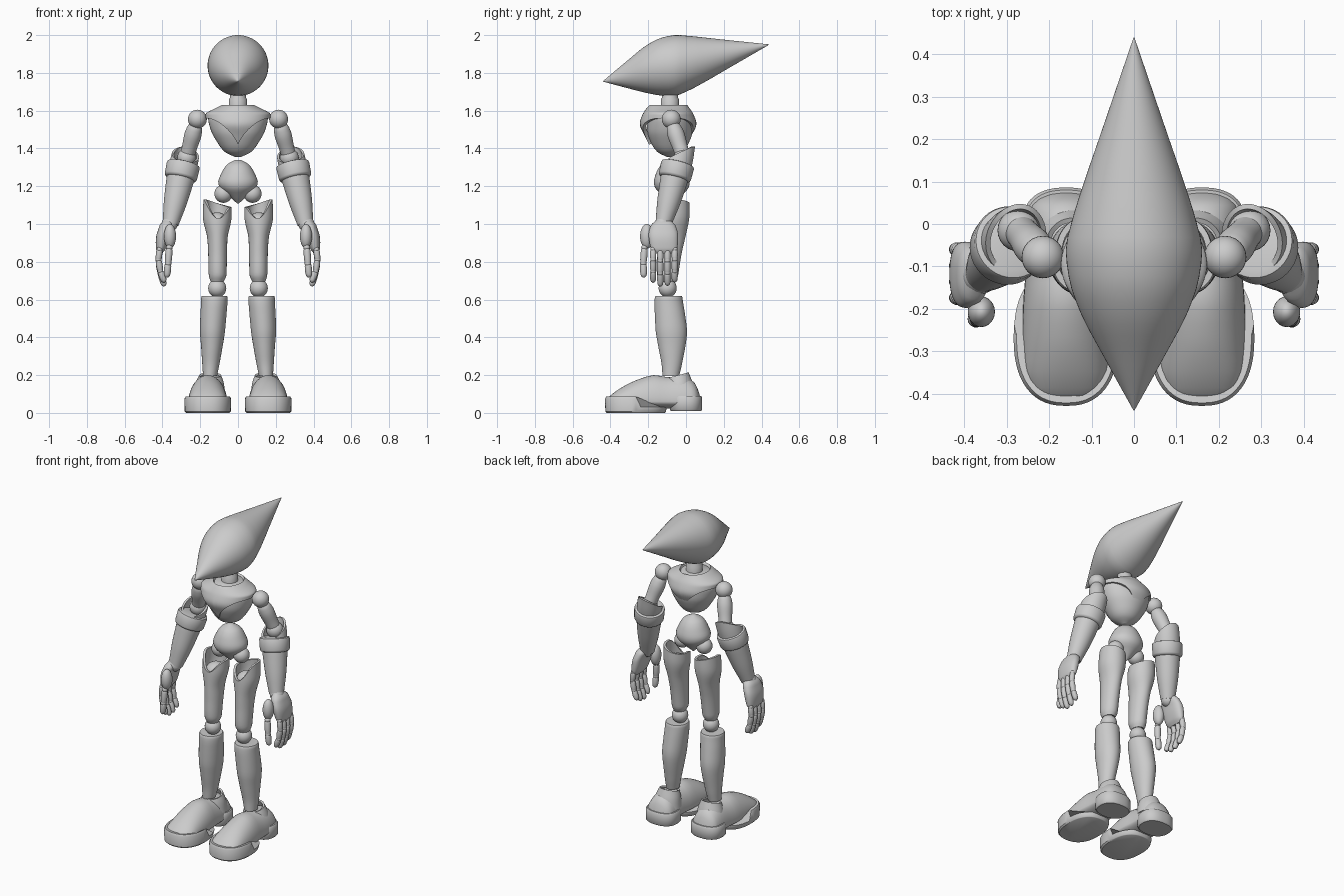
import bpy, bmesh, math
from mathutils import Vector, Matrix

cube = bpy.data.objects.get("Cube")
if cube:
    bpy.data.objects.remove(cube)

grey = bpy.data.materials.new("plain_grey")
grey.use_nodes = True
grey.diffuse_color = (0.6, 0.6, 0.6, 1)
grey.node_tree.nodes["Principled BSDF"].inputs["Base Color"].default_value = (0.6, 0.6, 0.6, 1)
pairs = []


def sample(rows, t):
    """Monotone cubic interpolation of profile rows (t, values...)."""
    t = min(max(t, rows[0][0]), rows[-1][0])
    i = 0
    while i < len(rows) - 2 and t > rows[i + 1][0]:
        i += 1
    h = rows[i + 1][0] - rows[i][0]
    u = (t - rows[i][0]) / h
    out = []
    for k in range(1, len(rows[0])):
        d = [(b[k] - a[k]) / (b[0] - a[0]) for a, b in zip(rows, rows[1:])]

        def slope(j):
            if j == 0 or j == len(d):
                return d[min(j, len(d) - 1)]
            a, b = d[j - 1], d[j]
            return 2 * a * b / (a + b) if a * b > 0 else 0
        p, q = rows[i][k], rows[i + 1][k]
        out.append((1 + 2 * u) * (1 - u) ** 2 * p + u * u * (3 - 2 * u) * q
                   + h * (u * (1 - u) ** 2 * slope(i) - u * u * (1 - u) * slope(i + 1)))
    return out


def loft(name, rows, axis="z", lo=None, hi=None, n=40, steps=24, e=2, cap=True,
         thick=0, hard=False, under=None, matrix=None, pair=True):
    """Skin rings of rows (t, centre a, centre b, radius a, radius b)."""
    t0, t1 = rows[0][0], rows[-1][0]
    if hard:
        us = [(r[0] - t0) / (t1 - t0) for r in rows]
    else:
        us = [(1 - math.cos(math.pi * i / steps)) / 2 for i in range(steps + 1)]
    bm = bmesh.new()
    rings = []
    for u in us:
        ring = []
        for j in range(n):
            th = 2 * math.pi * j / n
            low, high = (lo(th) if lo else t0), (hi(th) if hi else t1)
            t = low + (high - low) * u
            a, b, ra, rb = sample(rows, t)
            c, s = math.cos(th), math.sin(th)
            if under is not None and s < 0:
                rb = max(b - under, 0.002)
            x = a + ra * math.copysign(abs(c) ** (2 / e), c)
            y = b + rb * math.copysign(abs(s) ** (2 / e), s)
            ring.append(bm.verts.new((x, y, t) if axis == "z" else (x, t, y)))
        rings.append(ring)
    for r, q in zip(rings, rings[1:]):
        for j in range(n):
            bm.faces.new((r[j], r[(j + 1) % n], q[(j + 1) % n], q[j]))
    if cap:
        bm.faces.new(rings[0])
        bm.faces.new(rings[-1])
    bmesh.ops.recalc_face_normals(bm, faces=bm.faces)
    if matrix:
        bm.transform(matrix)
    return finish(name, bm, thick, pair)


def finish(name, bm, thick=0, pair=True):
    me = bpy.data.meshes.new(name)
    bm.to_mesh(me)
    bm.free()
    ob = bpy.data.objects.new(("left_" if pair else "") + name, me)
    bpy.context.scene.collection.objects.link(ob)
    if thick:
        mod = ob.modifiers.new("wall", "SOLIDIFY")
        mod.thickness, mod.offset = thick, -1
        deps = bpy.context.evaluated_depsgraph_get()
        me = bpy.data.meshes.new_from_object(ob.evaluated_get(deps))
        ob.modifiers.clear()
        ob.data = me
    me.materials.clear()
    me.materials.append(grey)
    me.shade_smooth()
    me.set_sharp_from_angle(angle=math.radians(42))
    if pair:
        pairs.append((name, ob))
    return ob


def ball(name, centre, radii, pair=True):
    if not isinstance(radii, tuple):
        radii = (radii,) * 3
    bm = bmesh.new()
    bmesh.ops.create_uvsphere(bm, u_segments=24, v_segments=16, radius=1)
    bm.transform(Matrix.Translation(centre) @ Matrix.Diagonal((*radii, 1)))
    return finish(name, bm, pair=pair)


def limb(name, p, q, profile, **kw):
    """Round part along p to q; profile of (distance, radius)."""
    p, q = Vector(p), Vector(q)
    turn = Vector((0, 0, 1)).rotation_difference(q - p).to_matrix().to_4x4()
    return loft(name, [(t, 0, 0, r, r) for t, r in profile],
                matrix=Matrix.Translation(p) @ turn, **kw)


def digit(name, points, r):
    """Jointed finger with a ball at every knuckle."""
    for i, (p, q) in enumerate(zip(points, points[1:])):
        d = (Vector(q) - Vector(p)).length
        limb(f"{name}_segment_{i + 1}", q, p, [(-r * .6, r * .3), (0, r * .85), (d * .5, r),
             (d * .9, r * .9), (d, r * .6)], n=14, steps=10)
        ball(f"{name}_knuckle_{i + 1}", p, r * .9)


# Head: a spindle pointed at front and back
loft("head", [(y, 0, (a + b) / 2, (a - b) / 2, (a - b) / 2) for y, a, b in (
    (-.44, 1.756, 1.754), (-.32, 1.857, 1.722), (-.2, 1.952, 1.692), (-.13, 1.986, 1.68),
    (-.06, 2, 1.678), (0, 1.997, 1.7), (.1, 1.987, 1.752), (.2, 1.976, 1.81),
    (.44, 1.951, 1.949))], axis="y", n=64, steps=44, pair=False)
loft("neck", [(1.6, 0, -.085, .048, .048), (1.66, 0, -.085, .048, .048),
              (1.67, 0, -.085, .042, .042), (1.72, 0, -.085, .042, .042)], hard=True, pair=False)

# Chest with a raised vest that narrows to a tongue at front and back
loft("chest", [(1.355, 0, -.085, .015, .015), (1.38, 0, -.085, .068, .065),
               (1.43, 0, -.085, .108, .1), (1.5, 0, -.085, .145, .122),
               (1.56, 0, -.085, .158, .12), (1.6, 0, -.09, .125, .108),
               (1.622, 0, -.09, .078, .085)], pair=False)
loft("vest", [(1.4, 0, -.095, .09, .085), (1.42, 0, -.095, .115, .1), (1.47, 0, -.095, .145, .125),
              (1.53, 0, -.095, .168, .15), (1.58, 0, -.095, .172, .135),
              (1.615, 0, -.095, .115, .112), (1.63, 0, -.093, .085, .1)],
     lo=lambda th: 1.56 - .14 * (1 - abs(math.cos(th))) ** 2,
     n=72, cap=False, thick=.02, pair=False)

# Pelvis and hips
loft("pelvis", [(1.108, 0, -.075, .004, .004), (1.15, 0, -.075, .05, .05),
                (1.195, 0, -.075, .097, .09), (1.22, 0, -.075, .105, .095),
                (1.27, 0, -.075, .087, .083), (1.315, 0, -.075, .058, .056),
                (1.34, 0, -.075, .015, .015)], pair=False)
ball("hip_joint", (.077, -.075, 1.16), .048)

# Legs
loft("thigh", [(.695, .11, -.097, .035, .04), (.73, .108, -.097, .047, .056),
               (.85, .108, -.088, .05, .066), (.92, .109, -.08, .053, .074),
               (1.04, .11, -.067, .076, .085), (1.13, .11, -.062, .073, .08)],
     hi=lambda th: 1.11 + .02 * math.cos(th) - .08 * max(0, -math.sin(th)) ** 3,
     cap=False, thick=.014)
ball("thigh_core", (.11, -.068, 1.0), (.062, .068, .062))
ball("knee_joint", (.11, -.097, .66), .048)
loft("shin", [(.195, .148, -.08, .037, .044), (.27, .143, -.075, .047, .056),
              (.36, .138, -.075, .058, .073), (.44, .135, -.078, .067, .083),
              (.52, .13, -.085, .069, .08), (.61, .125, -.092, .07, .073),
              (.62, .125, -.092, .066, .069)])

# Shoes: domed upper, ankle collar, separate toe and heel soles
loft("shoe_upper", [(y, .16, .06, w, h - .06) for y, w, h in (
    (-.42, .03, .07), (-.4, .075, .092), (-.34, .1, .135), (-.25, .103, .178),
    (-.165, .1, .2), (-.1, .094, .19), (-.02, .092, .19), (.04, .085, .165),
    (.065, .06, .12), (.078, .02, .07))], axis="y", under=.022)
loft("ankle_collar", [(.1, .155, -.03, .088, .082), (.16, .15, -.035, .074, .07),
                      (.215, .147, -.04, .052, .054)],
     hi=lambda th: .2 + .015 * math.sin(th), cap=False, thick=.012)
loft("toe_sole", [(0, .16, -.265, .114, .154), (.008, .16, -.265, .122, .162),
                  (.075, .16, -.265, .124, .164), (.086, .16, -.265, .117, .157)],
     hi=lambda th: .086 if math.sin(th) < .05 else .03, e=2.4, n=56, hard=True)
loft("heel_sole", [(.01, .16, 0, .096, .08), (.018, .16, 0, .103, .086),
                   (.08, .16, 0, .103, .086), (.09, .16, 0, .096, .08)],
     e=2.4, n=56, hard=True)

# Arms: shoulder, upper arm and open gauntlet with a band
WRIST, ELBOW = (.357, -.12, 1.0), (.266, -.018, 1.42)
ball("shoulder_joint", (.215, -.078, 1.555), .05)
limb("upper_arm", (.272, -.012, 1.35), (.22, -.075, 1.54),
     [(0, .038), (.06, .04), (.13, .045), (.17, .04), (.2, .025)])
ball("elbow_joint", (.272, -.015, 1.35), .05)
limb("gauntlet", WRIST, ELBOW, [(0, .042), (.03, .047), (.12, .061), (.2, .069),
                                (.27, .074), (.35, .074), (.45, .066)],
     hi=lambda th: .385 + .06 * math.sin(th), cap=False, thick=.012)
limb("gauntlet_band", WRIST, ELBOW, [(.25, .07), (.256, .083), (.265, .087), (.325, .089),
                                     (.333, .086), (.338, .07)], hard=True)

# Hands
ball("wrist_joint", (.362, -.123, 1.0), .042)
loft("palm", [(.845, .412, -.115, .012, .05), (.87, .408, -.116, .026, .07),
              (.94, .396, -.12, .036, .078), (.99, .38, -.121, .036, .066),
              (1.03, .368, -.12, .015, .025)], e=2.4)
ball("thumb_base", (.36, -.207, .935), (.032, .036, .065))
digit("thumb", [(.364, -.22, .875), (.37, -.226, .79), (.376, -.224, .728)], .019)
for finger, y, drop in (("index", -.174, .02), ("middle", -.136, 0),
                        ("ring", -.098, .004), ("little", -.06, .022)):
    digit(finger + "_finger", [(.415, y, .865), (.421, y, .805 + drop / 3),
                               (.411, y, .74 + drop / 2), (.392, y, .68 + drop)], .017)

# Mirror every paired part to the right side
for name, ob in pairs:
    twin = ob.copy()
    twin.name = "right_" + name
    twin.data = ob.data.copy()
    twin.data.transform(Matrix.Diagonal((-1, 1, 1, 1)))
    twin.data.flip_normals()
    bpy.context.scene.collection.objects.link(twin)
